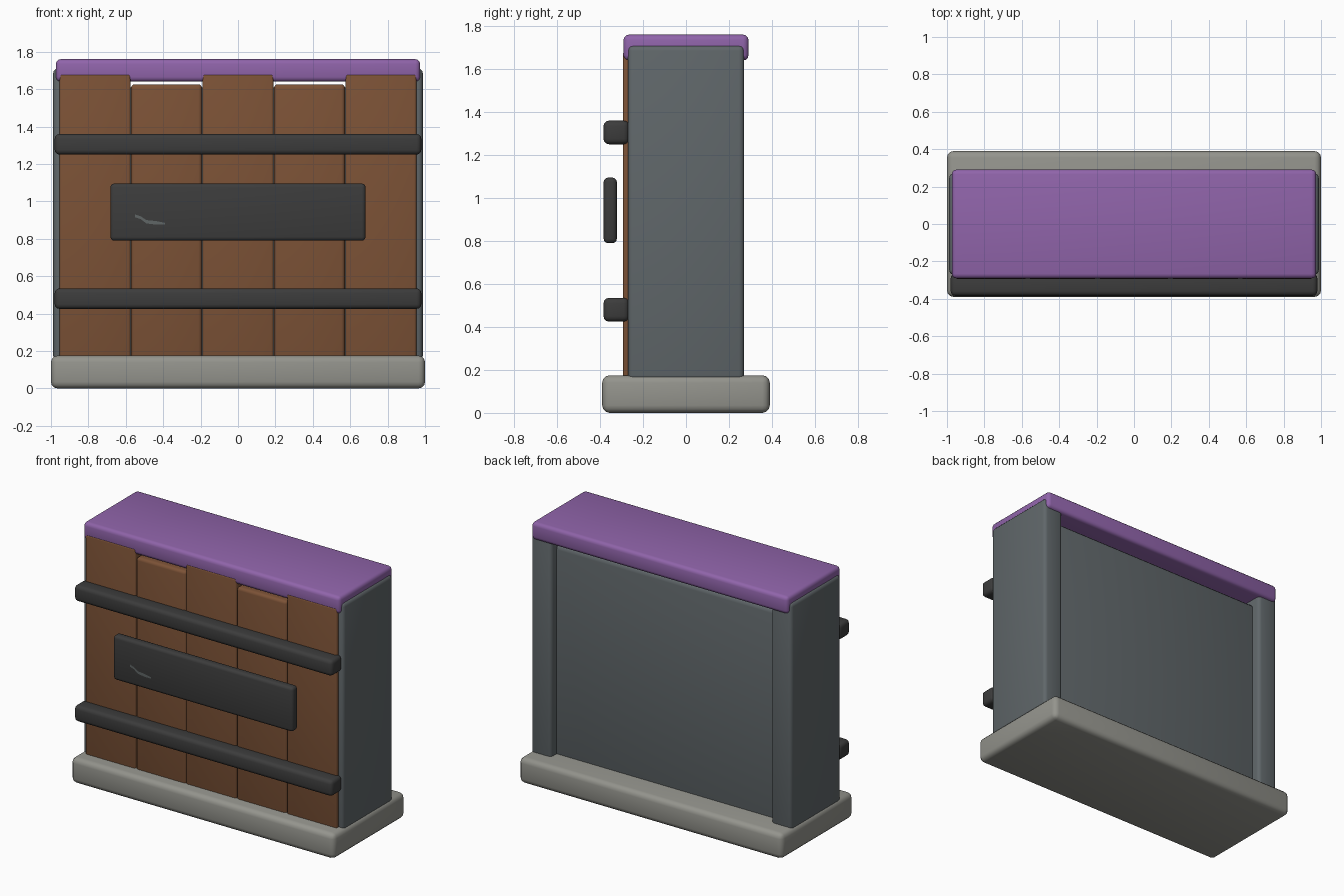
import bpy, bmesh

if "Cube" in bpy.data.objects:
    bpy.data.objects.remove(bpy.data.objects["Cube"])


def material(name, r, g, b):
    m = bpy.data.materials.new(name)
    lin = [((c / 255 + 0.055) / 1.055) ** 2.4 for c in (r, g, b)]
    m.diffuse_color = (*lin, 1)
    m.use_nodes = True
    m.node_tree.nodes["Principled BSDF"].inputs["Base Color"].default_value = m.diffuse_color
    return m


STONE = material("warm_grey_stone", 148, 148, 141)
SLATE = material("slate_grey", 96, 103, 106)
WOOD = material("brown_wood", 124, 82, 54)
IRON = material("dark_iron", 60, 60, 60)
PURPLE = material("purple_paint", 144, 100, 170)
WEAR = material("worn_metal", 96, 102, 102)


def finish(name, bm, mat):
    me = bpy.data.meshes.new(name)
    bm.to_mesh(me)
    bm.free()
    me.materials.append(mat)
    ob = bpy.data.objects.new(name, me)
    bpy.context.collection.objects.link(ob)
    return ob


def box(name, x, y, z, mat, bevel=0.025):
    """Rounded box given by its (min, max) range on each axis."""
    bm = bmesh.new()
    bmesh.ops.create_cube(bm, size=1)
    for v in bm.verts:
        v.co = [r[0] if c < 0 else r[1] for c, r in zip(v.co, (x, y, z))]
    bmesh.ops.bevel(bm, geom=bm.edges[:], offset=bevel, segments=3,
                    profile=0.5, affect='EDGES')
    for f in bm.faces:
        f.smooth = True
    ob = finish(name, bm, mat)
    bpy.ops.object.select_all(action='DESELECT')
    bpy.context.view_layer.objects.active = ob
    ob.select_set(True)
    bpy.ops.object.shade_smooth_by_angle(angle=0.6)
    return ob


# Plinth, core with recessed back, and cap
box("plinth", (-1, 1), (-0.39, 0.39), (0, 0.175), STONE, 0.035)
box("core_panel", (-0.9, 0.9), (-0.24, 0.21), (0.13, 1.61), SLATE, 0.035)
box("cap", (-0.974, 0.974), (-0.291, 0.291), (1.64, 1.76), PURPLE, 0.025)

# Side walls
for s, side in ((-1, "left"), (1, "right")):
    xs = sorted((s * 0.835, s * 0.988))
    box(side + "_wall", xs, (-0.271, 0.271), (0.15, 1.71), SLATE, 0.025)

# Front planks, alternating in height
for i in range(5):
    x = -0.955 + i * 0.382
    top = 1.626 if i % 2 else 1.68
    box("front_plank_%d" % (i + 1), (x + 0.001, x + 0.381), (-0.294, -0.2),
        (0.13, top), WOOD, 0.012 if i % 2 == 0 else 0.02)

# Iron straps and the raised name-free plate
for label, z in (("lower", 0.48), ("upper", 1.305)):
    box(label + "_strap", (-0.98, 0.98), (-0.384, -0.265),
        (z - 0.055, z + 0.055), IRON, 0.025)
box("front_plate", (-0.682, 0.682), (-0.383, -0.322), (0.79, 1.095), IRON, 0.02)

# Thin worn scratch on the plate
bm = bmesh.new()
upper = [(-0.55, 0.93), (-0.52, 0.92), (-0.49, 0.9), (-0.44, 0.895), (-0.39, 0.885)]
lower = [(-0.55, 0.915), (-0.52, 0.905), (-0.49, 0.882), (-0.44, 0.876), (-0.39, 0.875)]
rows = [[bm.verts.new((x, -0.385, z)) for x, z in row] for row in (upper, lower)]
for i in range(4):
    bm.faces.new((rows[1][i], rows[1][i + 1], rows[0][i + 1], rows[0][i]))
finish("plate_scratch", bm, WEAR)
